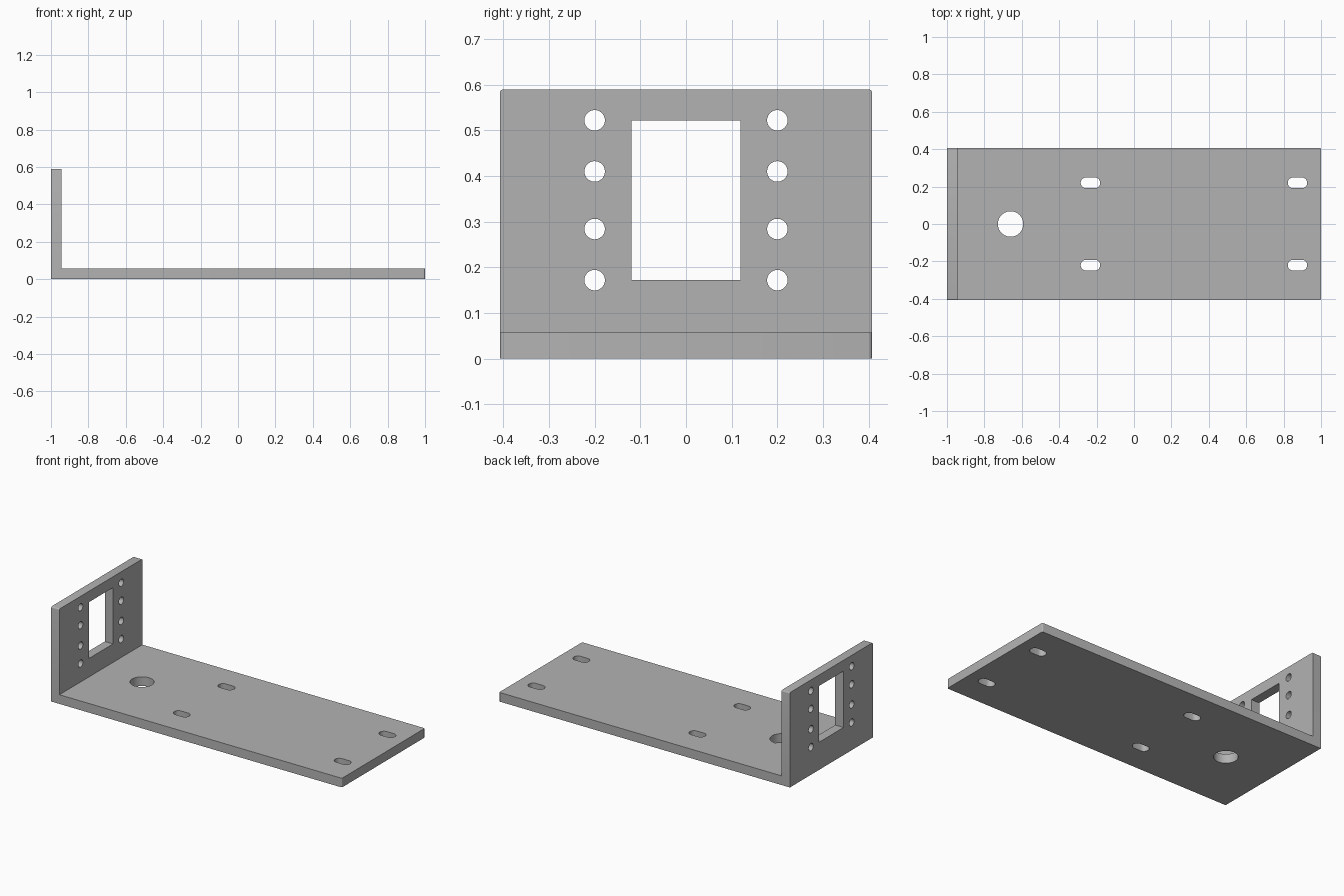
import bpy, bmesh, math
from mathutils import Matrix

if "Cube" in bpy.data.objects:
    bpy.data.objects.remove(bpy.data.objects["Cube"])

LEN, HALF_W, HEIGHT, T = 1.0, 0.4075, 0.59, 0.057
WALL_X = -LEN + T

grey = bpy.data.materials.new("bracket grey")
grey.diffuse_color = (0.45, 0.45, 0.45, 1)
grey.use_nodes = True
grey.node_tree.nodes["Principled BSDF"].inputs["Base Color"].default_value = grey.diffuse_color


def new_object(name, bm):
    bmesh.ops.recalc_face_normals(bm, faces=bm.faces)
    mesh = bpy.data.meshes.new(name)
    bm.to_mesh(mesh)
    bm.free()
    obj = bpy.data.objects.new(name, mesh)
    bpy.context.collection.objects.link(obj)
    mesh.materials.append(grey)
    return obj


def prism(bm, outline, depth, matrix):
    """Closed outline in local xy, extruded evenly about local z = 0."""
    face = bm.faces.new([bm.verts.new(matrix @ Matrix.Translation((x, y, -depth / 2)).translation)
                         for x, y in outline])
    axis = matrix.to_3x3().col[2] * depth
    ext = bmesh.ops.extrude_face_region(bm, geom=[face])
    bmesh.ops.translate(bm, vec=axis, verts=[v for v in ext["geom"] if isinstance(v, bmesh.types.BMVert)])


def slot(cx, cy, radius, half_straight=0.0, n=32):
    """Circle, or a slot when half_straight is above zero."""
    pts = []
    for i in range(n):
        a = 2 * math.pi * (i + 0.5) / n
        shift = math.copysign(half_straight, math.cos(a))
        pts.append((cx + shift + radius * math.cos(a), cy + radius * math.sin(a)))
    return pts


# L-shaped bracket: base and wall in one profile, extruded across y
bm = bmesh.new()
profile = [(-LEN, 0), (LEN, 0), (LEN, T), (WALL_X, T), (WALL_X, HEIGHT), (-LEN, HEIGHT)]
prism(bm, profile, 2 * HALF_W, Matrix.Rotation(math.pi / 2, 4, 'X'))

# Small rounding on the free corners of base and wall
corners = []
for e in bm.edges:
    a, b = e.verts[0].co, e.verts[1].co
    same_side = abs(a.y - b.y) < 1e-4
    at_end = min(a.x, b.x) > LEN - 1e-4
    at_top = min(a.z, b.z) > HEIGHT - 1e-4
    if same_side and (at_end or at_top):
        corners.append(e)
bmesh.ops.bevel(bm, geom=corners, offset=0.008, segments=4, profile=0.5, affect='EDGES')
bracket = new_object("bracket", bm)

# Cutters for all the openings
bm = bmesh.new()
flat = Matrix.Translation((0, 0, T / 2))
prism(bm, slot(-0.66, 0, 0.068, n=48), 0.2, flat)        # cable hole
for x in (-0.233, 0.874):                                 # mounting slots
    for y in (-0.22, 0.22):
        prism(bm, slot(x, y, 0.029, 0.023), 0.2, flat)

# Local x, y, z become world y, z, x
upright = Matrix(((0, 0, 1, -LEN + T / 2), (1, 0, 0, 0), (0, 1, 0, 0), (0, 0, 0, 1)))
prism(bm, [(-0.119, 0.172), (0.119, 0.172), (0.119, 0.522), (-0.119, 0.522)], 0.2, upright)  # window
for y in (-0.2, 0.2):                                     # screw holes
    for z in (0.172, 0.284, 0.41, 0.522):
        prism(bm, slot(y, z, 0.0225), 0.2, upright)
cutter = new_object("opening_cutter", bm)
cutter.hide_render = True
cutter.hide_viewport = True

cut = bracket.modifiers.new("openings", 'BOOLEAN')
cut.operation = 'DIFFERENCE'
cut.solver = 'EXACT'
cut.object = cutter

# Bake the openings, then smooth the round walls and keep edges sharp
bpy.context.view_layer.objects.active = bracket
bracket.select_set(True)
bpy.ops.object.modifier_apply(modifier=cut.name)
bpy.ops.object.shade_smooth_by_angle(angle=math.radians(30))
bpy.data.objects.remove(cutter)
